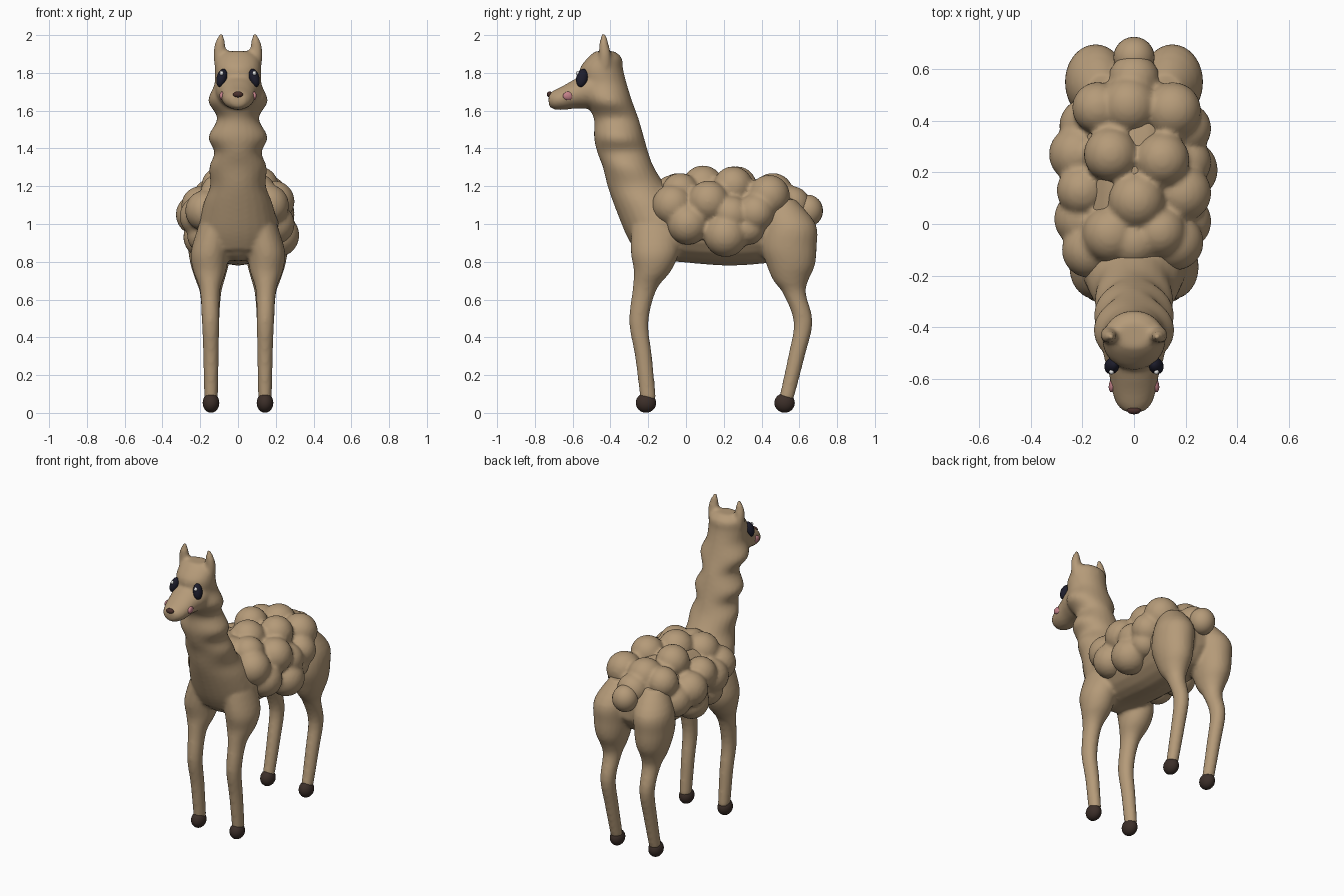
import bpy, bmesh
from math import sin, cos, pi
from mathutils import Vector, Matrix, Euler

cube = bpy.data.objects.get("Cube")
if cube:
    bpy.data.objects.remove(cube, do_unlink=True)


def material(name, rgb):
    mat = bpy.data.materials.new(name)
    mat.use_nodes = True
    mat.diffuse_color = (*rgb, 1)
    mat.node_tree.nodes["Principled BSDF"].inputs["Base Color"].default_value = (*rgb, 1)
    return mat


tan = material("tan wool", (0.46, 0.325, 0.19))
hoof_brown = material("hoof brown", (0.045, 0.028, 0.022))
eye_black = material("eye black", (0.012, 0.012, 0.025))
pink = material("cheek pink", (0.55, 0.22, 0.25))
nose_brown = material("nose brown", (0.07, 0.03, 0.025))
white = material("eye glint", (0.8, 0.8, 0.8))


def catmull(rings, steps=4):
    """Smooth a list of ring values with a spline through all of them."""
    pts = [Vector(r) for r in rings]
    pts = [pts[0]] + pts + [pts[-1]]
    out = []
    for a, b, c, d in zip(pts, pts[1:], pts[2:], pts[3:]):
        for i in range(steps):
            t = i / steps
            out.append(b + (c - a) * (t / 2) + (a * 2 - b * 5 + c * 4 - d) * (t * t / 2)
                       + (b * 3 - a - c * 3 + d) * (t ** 3 / 2))
    return out + [pts[-1]]


def loft(bm, rings, upright=True, side=1, segments=24):
    """Rings: upright = (x, y, z, rx, ry); otherwise along y = (x, z, y, rx, rz)."""
    loops = []
    for x, a, t, rx, ra in catmull(rings):
        loop = []
        for i in range(segments):
            u = side * x + rx * cos(2 * pi * i / segments)
            v = a + ra * sin(2 * pi * i / segments)
            loop.append(bm.verts.new((u, v, t) if upright else (u, t, v)))
        loops.append(loop)
    faces = [bm.faces.new(loops[0]), bm.faces.new(loops[-1][::-1])]
    for lo, hi in zip(loops, loops[1:]):
        for i in range(segments):
            j = (i + 1) % segments
            faces.append(bm.faces.new((lo[i], hi[i], hi[j], lo[j])))
    bmesh.ops.recalc_face_normals(bm, faces=faces)


def ball(bm, centre, radii, tilt=(0, 0, 0)):
    matrix = Matrix.LocRotScale(Vector(centre), Euler(tilt), Vector(radii))
    bmesh.ops.create_uvsphere(bm, u_segments=24, v_segments=16, radius=1, matrix=matrix)


def finish(name, bm, mat, voxel=0, smoothing=4):
    """Turn the bmesh into a smooth object, fusing its pieces if a voxel size is given."""
    mesh = bpy.data.meshes.new(name)
    for f in bm.faces:
        f.smooth = True
    bm.to_mesh(mesh)
    bm.free()
    mesh.materials.append(mat)
    obj = bpy.data.objects.new(name, mesh)
    bpy.context.collection.objects.link(obj)
    if voxel:
        fuse = obj.modifiers.new("Fuse", 'REMESH')
        fuse.mode = 'VOXEL'
        fuse.voxel_size = voxel
        fuse.use_smooth_shade = True
        soften = obj.modifiers.new("Soften", 'SMOOTH')
        soften.factor = 0.5
        soften.iterations = smoothing
    return obj


def single_ball(name, mat, centre, radii, tilt=(0, 0, 0)):
    bm = bmesh.new()
    ball(bm, centre, radii, tilt)
    return finish(name, bm, mat)


# Body: torso, neck with head, muzzle, legs and ears fused into one skin
body = bmesh.new()
loft(body, [(0, 1, -.27, .12, .13), (0, 1, -.2, .19, .19), (0, 1.01, -.05, .22, .21),
            (0, 1.01, .2, .22, .23), (0, 1, .4, .22, .21), (0, .99, .55, .18, .17),
            (0, 1, .63, .08, .08)], upright=False)
loft(body, [(0, -.15, .86, .17, .12), (0, -.14, .95, .21, .18), (0, -.2, 1.1, .185, .18),
            (0, -.26, 1.2, .148, .155), (0, -.305, 1.3, .152, .135), (0, -.335, 1.38, .125, .135),
            (0, -.355, 1.46, .157, .132), (0, -.37, 1.56, .11, .118),
            (0, -.41, 1.65, .158, .125), (0, -.435, 1.74, .125, .122),
            (0, -.448, 1.82, .122, .115), (0, -.43, 1.88, .11, .09), (0, -.43, 1.915, .07, .05)])
loft(body, [(0, 1.72, -.4, .12, .1), (0, 1.71, -.5, .12, .1), (0, 1.692, -.58, .098, .08),
            (0, 1.668, -.65, .085, .064), (0, 1.657, -.7, .066, .05),
            (0, 1.657, -.727, .038, .032)], upright=False)
front_leg = [(.12, -.16, .99, .09, .13), (.15, -.165, .85, .1, .127), (.15, -.178, .75, .087, .098),
             (.148, -.22, .65, .054, .063), (.145, -.25, .48, .046, .051),
             (.143, -.225, .3, .041, .045), (.143, -.2, .07, .036, .042)]
hind_leg = [(.12, .5, 1.13, .07, .08), (.145, .55, 1, .115, .137), (.15, .545, .88, .115, .147),
            (.15, .555, .78, .1, .127), (.148, .555, .7, .076, .092), (.145, .575, .63, .056, .06),
            (.145, .62, .48, .046, .05), (.143, .585, .3, .041, .044), (.143, .53, .07, .036, .039)]
ear = [(.09, -.43, 1.83, .034, .034), (.097, -.43, 1.9, .034, .032),
       (.095, -.435, 1.96, .026, .023), (.088, -.435, 2.005, .012, .011)]
for side in (-1, 1):
    for part in (front_leg, hind_leg, ear):
        loft(body, part, side=side)
finish("body", body, tan, voxel=0.012)

# Fleece: overlapping clumps over the back and flanks, as (x, y, z, radius)
clumps = [
    # spine
    (-.09, .27, 1.2, .105), (.11, .25, 1.2, .105), (.01, .09, 1.2, .11), (-.02, .46, 1.16, .11),
    (-.09, -.04, 1.16, .11), (.1, -.03, 1.17, .1), (0, -.07, 1.16, .1),
    (-.14, .45, 1.14, .1), (.15, .44, 1.15, .11), (0, .56, 1.1, .1),
    # right flank
    (-.22, .27, 1.05, .11), (-.2, .13, 1.1, .1), (-.2, .02, 1.04, .11), (-.17, -.1, 1.07, .11),
    (-.18, .38, 1.01, .11), (-.18, .2, .93, .11), (-.17, .02, .94, .1),
    # left flank
    (.19, .12, 1.12, .11), (.2, .37, 1.06, .1), (.2, .24, 1.05, .1), (.19, .01, 1.0, .11),
    (.21, .21, .94, .115), (.16, -.07, 1.1, .11), (.19, .33, .98, .09)]
fleece = bmesh.new()
for x, y, z, r in clumps:
    ball(fleece, (x, y, z), (r, r, r))
finish("fleece", fleece, tan, voxel=0.013, smoothing=3)

# Tail
single_ball("tail", tan, (0, .645, 1.07), (.08, .08, .085))

# Hooves
for side, label in ((-1, "right"), (1, "left")):
    for end, y in (("front", -.212), ("hind", .522)):
        single_ball(f"{end}_{label}_hoof", hoof_brown, (side * .143, y, .053), (.044, .054, .052))

# Face
for side, label in ((-1, "right"), (1, "left")):
    single_ball(f"{label}_eye", eye_black, (side * .086, -.55, 1.773), (.027, .031, .05),
                (-.2, -side * .25, 0))
    single_ball(f"{label}_eye_glint", white, (side * .087, -.573, 1.798), (.01, .01, .012))
    single_ball(f"{label}_cheek", pink, (side * .083, -.622, 1.678), (.014, .03, .023),
                (0, 0, side * .2))
single_ball("nose", nose_brown, (0, -.722, 1.686), (.027, .015, .016))
